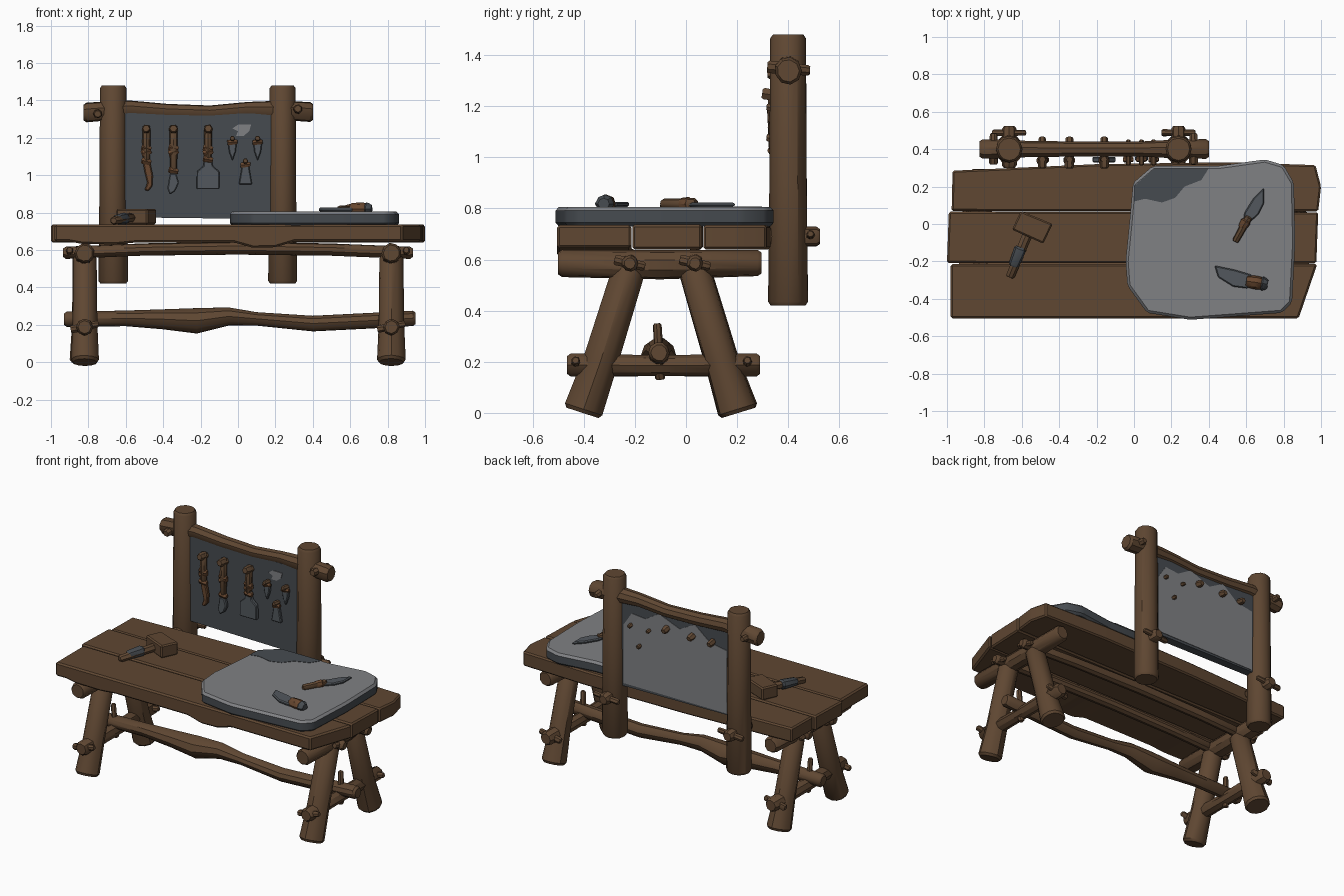
import bpy, bmesh, math, random
from mathutils import Vector

random.seed(4)


def material(name, rgb):
    m = bpy.data.materials.new(name)
    m.diffuse_color = (*rgb, 1)
    return m


WOOD = material("brown wood", (0.115, 0.063, 0.032))
WRAP = material("reddish binding", (0.135, 0.062, 0.028))
SLATE = material("dark slate", (0.062, 0.071, 0.081))
STONE = material("light stone", (0.215, 0.219, 0.23))
BLADE = material("grey blade", (0.085, 0.097, 0.11))


def finish(name, bm, mats, angle=35):
    bmesh.ops.recalc_face_normals(bm, faces=bm.faces)
    me = bpy.data.meshes.new(name)
    bm.to_mesh(me)
    bm.free()
    for m in mats:
        me.materials.append(m)
    for p in me.polygons:
        p.use_smooth = True
    me.set_sharp_from_angle(angle=math.radians(angle))
    ob = bpy.data.objects.new(name, me)
    bpy.context.collection.objects.link(ob)
    return ob


def log(name, pts, mat=WOOD, sides=12, cham=0.015, wob=0.04):
    """Rounded pole through (x, y, z, radius) points, with chamfered ends."""
    P = [Vector(p[:3]) for p in pts]
    R = [p[3] for p in pts]
    d = (P[-1] - P[0]).normalized()
    q = d.to_track_quat('Z', 'Y')
    P = [P[0], P[0] + d * cham] + P[1:-1] + [P[-1] - d * cham, P[-1]]
    R = [R[0] - cham * .7, R[0]] + R[1:-1] + [R[-1], R[-1] - cham * .7]
    shape = [1 + random.uniform(-wob, wob) for _ in range(sides)]
    bm = bmesh.new()
    rings = []
    for p, r in zip(P, R):
        rings.append([bm.verts.new(p + q @ Vector((
            r * shape[i] * math.cos(math.tau * i / sides),
            r * shape[i] * math.sin(math.tau * i / sides), 0))) for i in range(sides)])
    for a, b in zip(rings, rings[1:]):
        for i in range(sides):
            j = (i + 1) % sides
            bm.faces.new((a[i], a[j], b[j], b[i]))
    bm.faces.new(rings[0])
    bm.faces.new(rings[-1])
    return finish(name, bm, [mat])


def peg(name, a, b, r=0.02, mat=WOOD, sides=7):
    return log(name, [(*a, r), (*b, r * .85)], mat, sides, r * .35, 0.08)


def prism(name, pts, lo, hi, plane='XY', mat=WOOD, bevel=0.0, edit=None, top=None):
    """Extrude an outline along z (XY) or y (XZ); 'top' colours upward faces."""
    bm = bmesh.new()
    put = (lambda u, v, w: (u, v, w)) if plane == 'XY' else (lambda u, v, w: (u, w, v))
    A = [bm.verts.new(put(u, v, lo)) for u, v in pts]
    B = [bm.verts.new(put(u, v, hi)) for u, v in pts]
    n = len(pts)
    bm.faces.new(A)
    bm.faces.new(B)
    for i in range(n):
        bm.faces.new((A[i], A[(i + 1) % n], B[(i + 1) % n], B[i]))
    if edit:
        for v in bm.verts:
            edit(v)
    bmesh.ops.recalc_face_normals(bm, faces=bm.faces)
    if bevel:
        bmesh.ops.bevel(bm, geom=bm.edges[:], offset=bevel, segments=1,
                        affect='EDGES', clamp_overlap=True)
    bm.normal_update()
    if top:
        for f in bm.faces:
            f.material_index = 1 if f.normal.z > 0.3 else 0
    return finish(name, bm, [mat] + ([top] if top else []), 25)


# table top: three planks
def cut_corner(v):
    if v.co.x > 0.9 and v.co.y < -0.4:
        v.co.x -= 0.1


prism("front_plank", [(-0.98, .735), (0.98, .735), (0.98, .645), (0.3, .645), (0.2, .615),
                      (0.08, .612), (-0.02, .64), (-0.55, .64), (-0.65, .63), (-0.83, .632),
                      (-0.9, .645), (-0.98, .645)], -0.505, -0.214, 'XZ', bevel=0.01, edit=cut_corner)
prism("middle_plank", [(-1, -.208), (.975, -.21), (.985, .062), (-.99, .066)], .64, .737, bevel=0.009)
prism("back_plank", [(-.975, .07), (.985, .068), (1, .2), (.97, .315), (.5, .33), (-.2, .32), (-.97, .285)],
      .64, .735, bevel=0.009)

# trestles: legs, cross beams, foot bars
for s, side in ((-1, "left"), (1, "right")):
    x = s * 0.82
    log(side + "_front_leg", [(x, -.405, 0, .074), (x, -.335, .2, .066), (x, -.22, .57, .062)])
    log(side + "_back_leg", [(x, .205, 0, .078), (x, .14, .2, .066), (x, .03, .57, .062)])
    log(side + "_cross_beam", [(x, -.5, .583, .054), (x, -.1, .578, .058), (x, .295, .585, .052)], sides=9)
    log(side + "_foot_bar", [(x, -.465, .188, .045), (x, -.1, .185, .04), (x, .29, .188, .045)], sides=8)
    for y in (-.432, .24):
        peg(side + "_foot_wedge", (x - .075, y, .175), (x + .075, y, .205), .021)
    for y in (-.22, .035):
        peg(side + "_rail_wedge", (s * .9, y - .06, .6), (s * .9, y + .06, .572), .02)
    peg(side + "_stretcher_peg", (x, -.1, .13), (x + s * .01, -.112, .35), .02)

# long rails below the top and the crooked stretcher
for y in (-.22, .035):
    log("under_rail", [(-.935, y, .585, .032), (-.5, y, .603, .032), (0, y, .61, .034),
                       (.5, y, .602, .032), (.935, y, .585, .032)], sides=9)
log("stretcher", [(-.93, -.105, .23, .042), (-.6, -.105, .235, .043), (-.4, -.105, .23, .055),
                  (-.22, -.105, .222, .07), (-.05, -.105, .245, .05), (.1, -.105, .232, .037),
                  (.4, -.105, .207, .043), (.7, -.105, .222, .043), (.95, -.105, .235, .042)], sides=10)

# back frame: posts, tenons, top rail
for x, side in ((-.667, "left"), (.238, "right")):
    log(side + "_post", [(x, .4, .42, .078), (x, .4, .9, .073), (x, .4, 1.48, .07)], sides=12, wob=.02)
    log(side + "_post_tenon", [(x, .3, .69, .04), (x, .525, .69, .038)], sides=8)
    peg(side + "_tenon_wedge", (x - .09, .487, .685), (x + .09, .487, .7), .019)
log("top_rail", [(-.825, .4, 1.335, .053), (-.72, .4, 1.342, .052), (-.58, .4, 1.355, .045),
                 (-.38, .4, 1.34, .042), (-.15, .4, 1.333, .04), (.05, .4, 1.35, .042),
                 (.2, .4, 1.348, .05), (.4, .4, 1.338, .054)], sides=9)
peg("left_rail_peg", (-.75, .318, 1.328), (-.75, .485, 1.34), .024)
peg("right_rail_peg", (.32, .318, 1.355), (.32, .485, 1.34), .024)

# slate tool board with light patches
prism("tool_board", [(-.62, .775), (.2, .765), (.2, 1.33), (-.1, 1.33), (-.62, 1.35)], .365, .42, 'XZ', SLATE)
prism("board_back_face", [(-.59, .785), (.16, .785), (.16, 1.17), (.1, 1.26), (0, 1.25), (-.1, 1.31),
                          (-.25, 1.25), (-.36, 1.31), (-.47, 1.22), (-.59, 1.2)], .419, .423, 'XZ', STONE)
prism("board_light_patch", [(-.03, 1.25), (.0, 1.27), (.07, 1.27), (.06, 1.235), (.03, 1.21), (-.01, 1.21),
                            (.0, 1.235)], .361, .366, 'XZ', STONE)

# stone slab on the bench
prism("stone_slab", [(-.005, .22), (.1, .31), (.45, .31), (.7, .345), (.8, .315), (.855, .22), (.862, -.1),
                     (.845, -.42), (.79, -.475), (.3, -.512), (.07, -.475), (-.035, -.33), (-.045, -.2),
                     (-.025, 0)], .73, .805, mat=SLATE, bevel=.014, top=STONE)
prism("slab_dark_patch", [(.004, .205), (.0, .12), (.06, .135), (.15, .115), (.22, .14), (.27, .2), (.36, .235),
                          (.4, .298), (.11, .298)], .803, .807, mat=SLATE)


# hanging tools
def hung_handle(x, low, mat=WOOD):
    log("tool_handle", [(x, .345, 1.265, .02), (x, .34, 1.18, .022), (x, .342, low, .018)], mat, 8, .006)
    peg("hanging_peg", (x, .298, 1.25), (x, .465, 1.225), .024, WOOD, 6)
    for k, z in enumerate((1.15, 1.115, low + .02)):
        peg("tool_binding", (x - .026, .34, z), (x + .026, .34, z + (.016 if k % 2 else -.012)), .021, WRAP, 6)


hung_handle(-.49, 1.06)
prism("curved_knife", [(-.508, 1.07), (-.47, 1.07), (-.455, 1.0), (-.458, .94), (-.48, .915), (-.5, .92),
                       (-.485, .96), (-.5, 1.02)], .33, .358, 'XZ', WRAP, .006)
hung_handle(-.345, 1.01)
prism("pointed_knife", [(-.365, 1.01), (-.33, 1.01), (-.315, .96), (-.335, .915), (-.365, .895), (-.378, .93)],
      .326, .356, 'XZ', BLADE, .006)
hung_handle(-.16, 1.07)
prism("scraper_blade", [(-.18, 1.1), (-.14, 1.1), (-.135, 1.05), (-.1, 1.02), (-.098, .925), (-.222, .925),
                        (-.22, 1.02), (-.185, 1.05)], .33, .358, 'XZ', BLADE, .005)
for x, z in ((-.03, 1.185), (.105, 1.185), (.04, 1.065)):
    peg("small_tool_peg", (x, .315, z + .012), (x, .45, z - .005), .015, WOOD, 6)
    peg("small_tool_binding", (x - .027, .345, z - .012), (x + .027, .345, z - .006), .016, WRAP, 6)
    if z > 1.1:
        prism("small_point", [(x - .024, z - .01), (x + .024, z - .01), (x + .018, z - .06), (x, z - .11),
                              (x - .018, z - .06)], .338, .362, 'XZ', BLADE, .005)
    else:
        prism("small_chisel", [(x - .018, z - .01), (x + .018, z - .01), (x + .036, z - .115),
                               (x - .036, z - .115)], .338, .362, 'XZ', BLADE, .005)

# mallet lying on the planks
prism("mallet_head", [(-.605, .07), (-.435, 0), (-.485, -.105), (-.652, -.03)], .737, .82, bevel=.008)
peg("mallet_handle", (-.56, -.03, .775), (-.665, -.285, .757), .027)
peg("mallet_grip", (-.604, -.125, .77), (-.645, -.228, .765), .032, SLATE, 8)

# knife and scraper lying on the slab
prism("table_knife_blade", [(.695, .195), (.64, .14), (.59, .06), (.585, .02), (.62, .01), (.665, .05),
                            (.695, .11)], .806, .824, mat=BLADE, bevel=.006)
peg("table_knife_handle", (.615, .04, .818), (.54, -.095, .818), .022, WOOD, 8)
peg("table_knife_binding", (.602, .02, .818), (.575, -.025, .818), .027, WRAP, 8)
prism("table_scraper_blade", [(.43, -.222), (.54, -.245), (.63, -.272), (.61, -.345), (.53, -.335),
                              (.45, -.285)], .806, .826, mat=BLADE, bevel=.006)
log("table_scraper_handle", [(.6, -.305, .818, .032), (.65, -.312, .818, .036), (.685, -.318, .818, .034)], WRAP, 8, .008)
peg("table_scraper_butt", (.675, -.316, .818), (.715, -.322, .818), .036, SLATE, 8)
